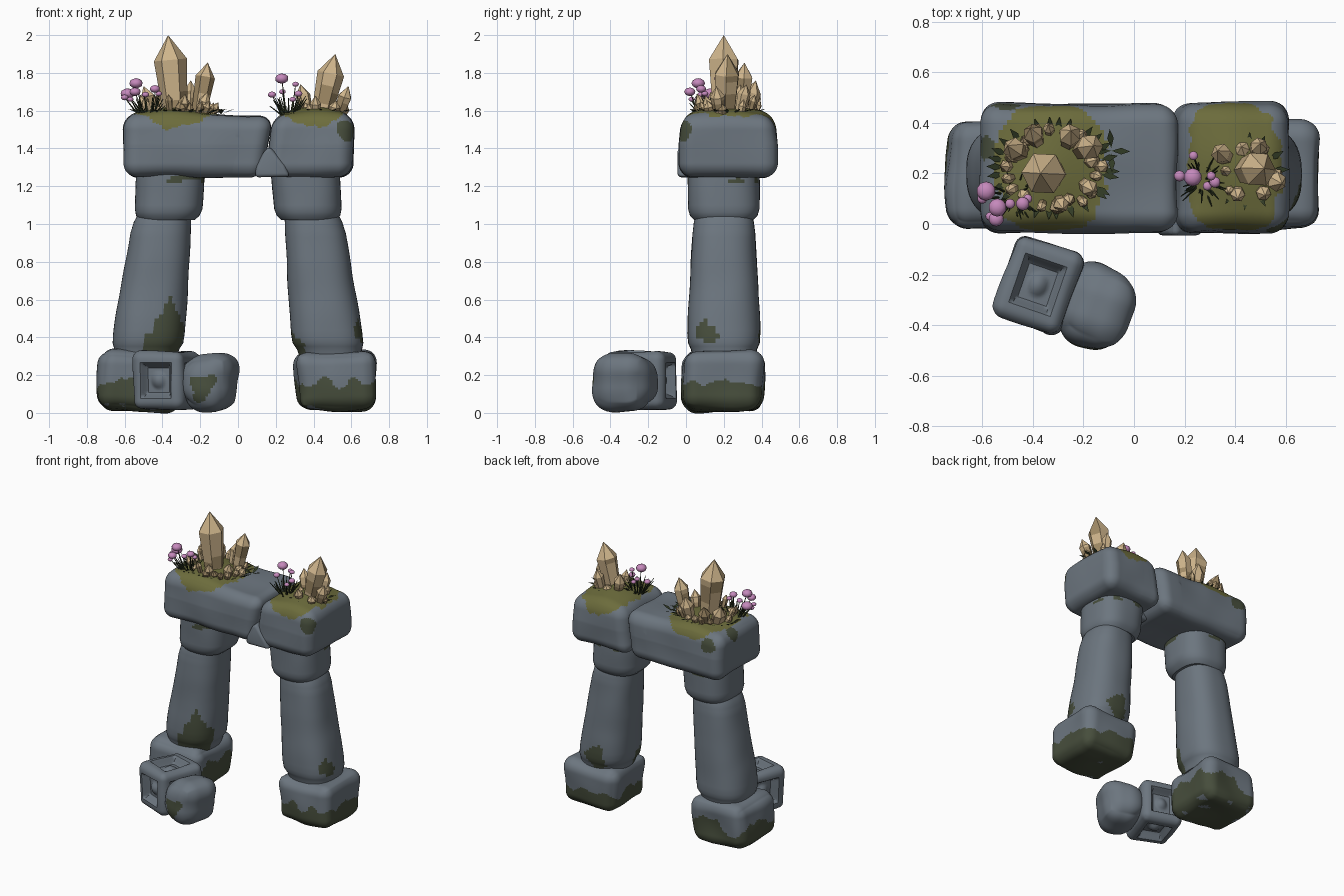
import bpy, bmesh, math, random
from mathutils import Vector, Matrix, noise

if "Cube" in bpy.data.objects:
    bpy.data.objects.remove(bpy.data.objects["Cube"])

random.seed(4)

def material(name, rgb):
    m = bpy.data.materials.new(name)
    m.diffuse_color = (*rgb, 1)
    m.use_nodes = True
    m.node_tree.nodes["Principled BSDF"].inputs["Base Color"].default_value = m.diffuse_color
    return m

STONE = material("grey stone", (0.150, 0.180, 0.212))
OLIVE = material("olive moss", (0.150, 0.150, 0.045))
DARK = material("dark moss", (0.062, 0.075, 0.045))
TAN = material("light crystal", (0.62, 0.46, 0.26))
BROWN = material("shaded crystal", (0.36, 0.26, 0.135))
PINK = material("pink petal", (0.56, 0.25, 0.50))
GREEN = material("dark leaf", (0.030, 0.042, 0.018))

def wob(p, scale, seed=0.0):
    return noise.noise(Vector(p) * scale + Vector((seed, seed * 2, seed * 3)))

def finish(name, bm, mats, paint=None, angle=40):
    bmesh.ops.recalc_face_normals(bm, faces=bm.faces[:])
    bm.normal_update()
    if paint:
        for f in bm.faces:
            f.material_index = paint(f.calc_center_median(), f.normal)
    me = bpy.data.meshes.new(name)
    bm.to_mesh(me)
    bm.free()
    for m in mats:
        me.materials.append(m)
    ob = bpy.data.objects.new(name, me)
    bpy.context.collection.objects.link(ob)
    if angle:
        bpy.ops.object.select_all(action='DESELECT')
        ob.select_set(True)
        bpy.context.view_layer.objects.active = ob
        bpy.ops.object.shade_smooth_by_angle(angle=math.radians(angle))
    return ob

def rounded_box(name, centre, half, r, cuts, mats, paint=None, deform=None, turn=None, rough=0.012, dent=None):
    """Rounded, slightly worn stone block."""
    bm = bmesh.new()
    bmesh.ops.create_cube(bm, size=2)
    bmesh.ops.subdivide_edges(bm, edges=bm.edges[:], cuts=cuts, use_grid_fill=True)
    h, c = Vector(half), Vector(centre)
    for v in bm.verts:
        u = v.co.copy()
        p = Vector([u[i] * h[i] for i in range(3)])
        inner = Vector([max(-h[i] + r, min(h[i] - r, p[i])) for i in range(3)])
        n = (p - inner).normalized()
        p = inner + n * (r + rough * wob(p + c, 4))
        if dent:
            p -= n * dent(u)
        if turn:
            p = turn @ p
        p += c
        v.co = deform(p) if deform else p
    return finish(name, bm, mats, paint)

# Lintel: two worn blocks with mossy mounds on top
MOUNDS = ((-0.33, 0.22, 0.20), (0.40, 0.22, 0.175))

def lintel_deform(p):
    top = max(0, min(1, (p.z - 1.45) / 0.1))
    for x, y, w in MOUNDS:
        d = ((p.x - x) / w) ** 2 + ((p.y - y) / 0.27) ** 2
        p.z += top * 0.05 * math.exp(-1.3 * d)
    # slanted joint between the blocks
    if 0 < p.x < 0.3:
        p.x += 0.15 * (p.z - 1.57)
    # narrower upper edge
    p.y = 0.22 + (p.y - 0.22) * (1 - 0.06 * max(0, (p.z - 1.42) / 0.15))
    return p

def lintel_paint(c, n):
    w = 0.35 * wob(c, 9) + 0.2 * wob(c, 22, 5)
    if c.z > 1.44:
        for x, y, r in MOUNDS:
            d = ((c.x - x) / (r * 1.08)) ** 2 + ((c.y - y) / 0.36) ** 2
            drop = max(0, 1.57 - c.z) * 9
            if d + drop + w < 1.0:
                return 1
    for x, y, z in ((0.58, -0.03, 1.50), (-0.58, 0.30, 1.54), (-0.5, 0.46, 1.50)):
        if (c - Vector((x, y, z))).length + 0.06 * w < 0.055:
            return 2
    return 0

LAYERS = [STONE, OLIVE, DARK]
rounded_box("lintel_long_block", (-0.21, 0.222, 1.41), (0.392, 0.258, 0.162), 0.075, 46,
            LAYERS, lintel_paint, lintel_deform)
rounded_box("lintel_short_block", (0.396, 0.222, 1.41), (0.21, 0.26, 0.163), 0.075, 40,
            LAYERS, lintel_paint, lintel_deform)

# Wedge stone in the joint
bm = bmesh.new()
outline = [(0.09, 1.247), (0.095, 1.30), (0.14, 1.39), (0.17, 1.41), (0.25, 1.31), (0.275, 1.25)]
wedge = bm.faces.new([bm.verts.new((x, -0.045, z)) for x, z in outline])
ext = bmesh.ops.extrude_face_region(bm, geom=[wedge])
bmesh.ops.translate(bm, verts=[g for g in ext["geom"] if isinstance(g, bmesh.types.BMVert)], vec=(0, 0.3, 0))
bmesh.ops.bevel(bm, geom=bm.edges[:], offset=0.02, segments=3, affect='EDGES', profile=0.5)
finish("wedge_stone", bm, [STONE])

# Columns: square base, leaning shaft, collar
def loft(name, side, profile, power, paint=None):
    """Rings of (z, centre x, x radius, y radius) joined into a stone drum."""
    bm, seg, rows = bmesh.new(), 56, []
    for a, b in zip(profile, profile[1:]):
        steps = max(1, round((b[0] - a[0]) / 0.02))
        rows += [[a[k] + (b[k] - a[k]) * i / steps for k in range(4)] for i in range(steps)]
    rings = []
    for z, cx, rx, ry in rows + [list(profile[-1])]:
        ring = []
        for i in range(seg):
            t = 2 * math.pi * i / seg
            c, s = math.cos(t), math.sin(t)
            k = (abs(c) ** power + abs(s) ** power) ** (-1 / power)
            p = Vector((side * (cx + rx * k * c), 0.2 + ry * k * s, z))
            k = 1 + 0.03 * wob(p, 5)
            ring.append(bm.verts.new((side * cx + (p.x - side * cx) * k, 0.2 + (p.y - 0.2) * k, z)))
        rings.append(ring)
    for a, b in zip(rings, rings[1:]):
        for i in range(seg):
            j = (i + 1) % seg
            bm.faces.new((a[i], a[j], b[j], b[i]))
    bm.faces.new(rings[0])
    bm.faces.new(rings[-1])
    return finish(name, bm, LAYERS, paint)

def base_paint(c, n):
    if n.z < -0.7:
        return 0 if wob(c, 14) > 0.42 else 2
    return 2 if c.z < 0.17 + 0.10 * wob(c, 7) + 0.03 * wob(c, 20) else 0

def shaft_paint(c, n):
    w = 0.05 * wob(c, 11) + 0.02 * wob(c, 30)
    if c.x < 0:
        climb = 0.38 + 0.22 * max(0, 1 - abs(c.x + 0.36) / 0.13)
        return 2 if c.y < 0.14 and c.z < climb + w and c.x > -0.5 else 0
    for p in ((0.63, 0.10, 0.44), (0.32, 0.12, 0.36), (0.46, 0.38, 0.40)):
        if (c - Vector(p)).length + w < 0.065:
            return 2
    return 0

def collar_paint(c, n):
    return 2 if c.z > 1.21 and wob(c, 10, 3) > 0.22 else 0

SHAFT = [(0.29, 0.49, 0.165, 0.165), (0.335, 0.485, 0.172, 0.175), (0.37, 0.478, 0.188, 0.19),
         (0.42, 0.472, 0.19, 0.193), (0.70, 0.438, 0.176, 0.18), (0.95, 0.410, 0.160, 0.166),
         (1.01, 0.400, 0.152, 0.158), (1.06, 0.385, 0.140, 0.145)]
COLLAR = [(1.02, 0.375, 0.145, 0.155), (1.045, 0.372, 0.168, 0.178), (1.08, 0.368, 0.178, 0.188),
          (1.20, 0.360, 0.180, 0.190), (1.29, 0.355, 0.182, 0.190)]
for side, word in ((-1, "left"), (1, "right")):
    rounded_box(word + "_base", (side * 0.52, 0.195, 0.17), (0.212, 0.212, 0.158), 0.075, 30, LAYERS,
                base_paint, turn=Matrix.Rotation(side * math.radians(-2), 3, 'Y'), rough=0.025)
    loft(word + "_shaft", side, SHAFT, 2.5, shaft_paint)
    loft(word + "_collar", side, COLLAR, 2.7, collar_paint)

# Fallen block with a sunken panel on each face, and a round stump beside it
def panel(u):
    a = sorted(abs(k) for k in u)
    t = max(0, min(1, (0.62 - a[1]) / 0.2))
    knob = max(0, 1 - (a[0] ** 2 + a[1] ** 2) / 0.09)
    return 0.05 * t * t * (3 - 2 * t) - 0.025 * knob

rounded_box("fallen_block", (-0.38, -0.24, 0.172), (0.142, 0.168, 0.155), 0.045, 30, [STONE],
            turn=Matrix.Rotation(math.radians(-19), 3, 'Z'), dent=panel)

def stump_paint(c, n):
    d = (c - Vector((-0.18, -0.47, 0.14))).length
    return 2 if d + 0.04 * wob(c, 14) < 0.065 else 0

rounded_box("fallen_stump", (-0.14, -0.33, 0.168), (0.145, 0.158, 0.152), 0.12, 20, LAYERS,
            stump_paint, turn=Matrix.Rotation(math.radians(-19), 3, 'Z'), rough=0.03)

# Crystals
def crystal(bm, base, tip, r):
    base, tip = Vector(base), Vector(tip)
    axis = tip - base
    rot = axis.to_track_quat('Z', 'Y') @ Matrix.Rotation(random.random() * 2, 3, 'Z').to_quaternion()
    point = min(0.4, 1.5 * r / axis.length)
    rings = []
    for k in range(8):
        f = k / 7
        rad = r * (0.72 + 0.28 * f)
        rings.append([bm.verts.new(base + axis * f * (1 - point) + rot @ Vector(
            (rad * math.cos(i * math.pi / 3), rad * math.sin(i * math.pi / 3), 0))) for i in range(6)])
    for a, b in zip(rings, rings[1:]):
        for i in range(6):
            bm.faces.new((a[i], a[(i + 1) % 6], b[(i + 1) % 6], b[i]))
    apex = bm.verts.new(tip)
    for i in range(6):
        bm.faces.new((rings[-1][i], rings[-1][(i + 1) % 6], apex))
    bm.faces.new(rings[0])

def crystal_paint(c, n):
    return 1 if n.z < 0.45 and wob(c, 9, 2) + 0.6 * (1.70 - c.z) > 0.12 else 0

def cluster(name, main, centre, spread, count):
    bm = bmesh.new()
    for x, y, tx, ty, tz, r in main:
        crystal(bm, (x, y, 1.57), (tx, ty, tz), r)
    for i in range(count):  # small shards leaning outwards
        t = 2 * math.pi * (i + random.uniform(-0.3, 0.3)) / count
        d = Vector((math.cos(t) * spread[0], math.sin(t) * spread[1], 0)) * random.uniform(0.75, 1)
        b = Vector((*centre, 1.57)) + d
        crystal(bm, b, b + d * 0.28 + Vector((0, 0, random.uniform(0.06, 0.12))), random.uniform(0.02, 0.032))
    finish(name, bm, [TAN, BROWN], crystal_paint, angle=None)

cluster("left_crystals", [(-0.33, 0.20, -0.37, 0.20, 2.0, 0.088), (-0.21, 0.29, -0.16, 0.31, 1.855, 0.052),
                          (-0.26, 0.32, -0.25, 0.37, 1.76, 0.045), (-0.44, 0.28, -0.50, 0.31, 1.73, 0.045),
                          (-0.38, 0.32, -0.41, 0.38, 1.73, 0.04), (-0.20, 0.16, -0.16, 0.13, 1.70, 0.035),
                          (-0.30, 0.10, -0.28, 0.06, 1.69, 0.032)], (-0.32, 0.22), (0.18, 0.14), 20)
cluster("right_crystals", [(0.44, 0.21, 0.515, 0.22, 1.90, 0.072), (0.37, 0.26, 0.33, 0.29, 1.74, 0.04),
                           (0.53, 0.18, 0.585, 0.16, 1.73, 0.04), (0.48, 0.28, 0.50, 0.32, 1.74, 0.035),
                           (0.41, 0.14, 0.41, 0.10, 1.68, 0.03)], (0.45, 0.21), (0.10, 0.09), 6)

# Flowers, grass and leaves
def blade(bm, a, b, r):
    a, b = Vector(a), Vector(b)
    mat = Matrix.Translation((a + b) / 2) @ (b - a).to_track_quat('Z', 'Y').to_matrix().to_4x4()
    bmesh.ops.create_cone(bm, segments=4, radius1=r, radius2=r * 0.3, depth=(b - a).length, matrix=mat, cap_ends=True)

def flowers(word, root, heads):
    petals, stems = bmesh.new(), bmesh.new()
    for x, y, z, r in heads:
        m = Matrix.Translation((x, y, z)) @ Matrix.Diagonal((r, r, r * 0.75, 1))
        bmesh.ops.create_icosphere(petals, subdivisions=2, radius=1, matrix=m)
        blade(stems, (root[0] + (x - root[0]) * 0.4, root[1] + (y - root[1]) * 0.4, 1.57), (x, y, z), 0.006)
    for i in range(30):
        t, s = random.random() * 6.28, random.uniform(0.05, 0.11)
        blade(stems, (root[0] + 0.03 * math.cos(t), root[1] + 0.03 * math.sin(t), 1.57),
              (root[0] + s * math.cos(t), root[1] + s * math.sin(t), random.uniform(1.60, 1.68)), 0.006)
    finish(word + "_flower_heads", petals, [PINK])
    finish(word + "_stems_and_grass", stems, [GREEN], angle=None)

flowers("left", (-0.47, 0.11), [(-0.585, 0.13, 1.69, 0.038), (-0.54, 0.065, 1.745, 0.036), (-0.545, 0.02, 1.70, 0.03),
                                (-0.44, 0.08, 1.715, 0.027), (-0.49, 0.08, 1.685, 0.02), (-0.57, 0.03, 1.66, 0.017),
                                (-0.42, 0.10, 1.69, 0.018), (-0.60, 0.10, 1.67, 0.02)])
flowers("right", (0.27, 0.17), [(0.232, 0.185, 1.77, 0.036), (0.18, 0.19, 1.685, 0.022), (0.32, 0.165, 1.69, 0.022),
                                (0.305, 0.19, 1.74, 0.018), (0.235, 0.27, 1.70, 0.018), (0.29, 0.15, 1.66, 0.018)])

# Flat leaves scattered around the crystals
bm = bmesh.new()
for cx, cy, sx, sy, n in ((-0.32, 0.22, 0.23, 0.17, 26), (0.45, 0.21, 0.13, 0.12, 12), (-0.09, 0.29, 0.04, 0.05, 4)):
    for i in range(n):
        t = 6.283 * i / n + random.uniform(-0.1, 0.1)
        d = Vector((math.cos(t), math.sin(t), 0))
        p = Vector((cx + sx * d.x, cy + sy * d.y, 1.58))
        s = Vector((-d.y, d.x, 0)) * 0.013
        bm.faces.new([bm.verts.new(q) for q in (
            p - d * 0.04, p - s + Vector((0, 0, 0.02)), p + d * 0.035 + Vector((0, 0, 0.03)), p + s + Vector((0, 0, 0.02)))])
finish("scattered_leaves", bm, [GREEN], angle=None)
